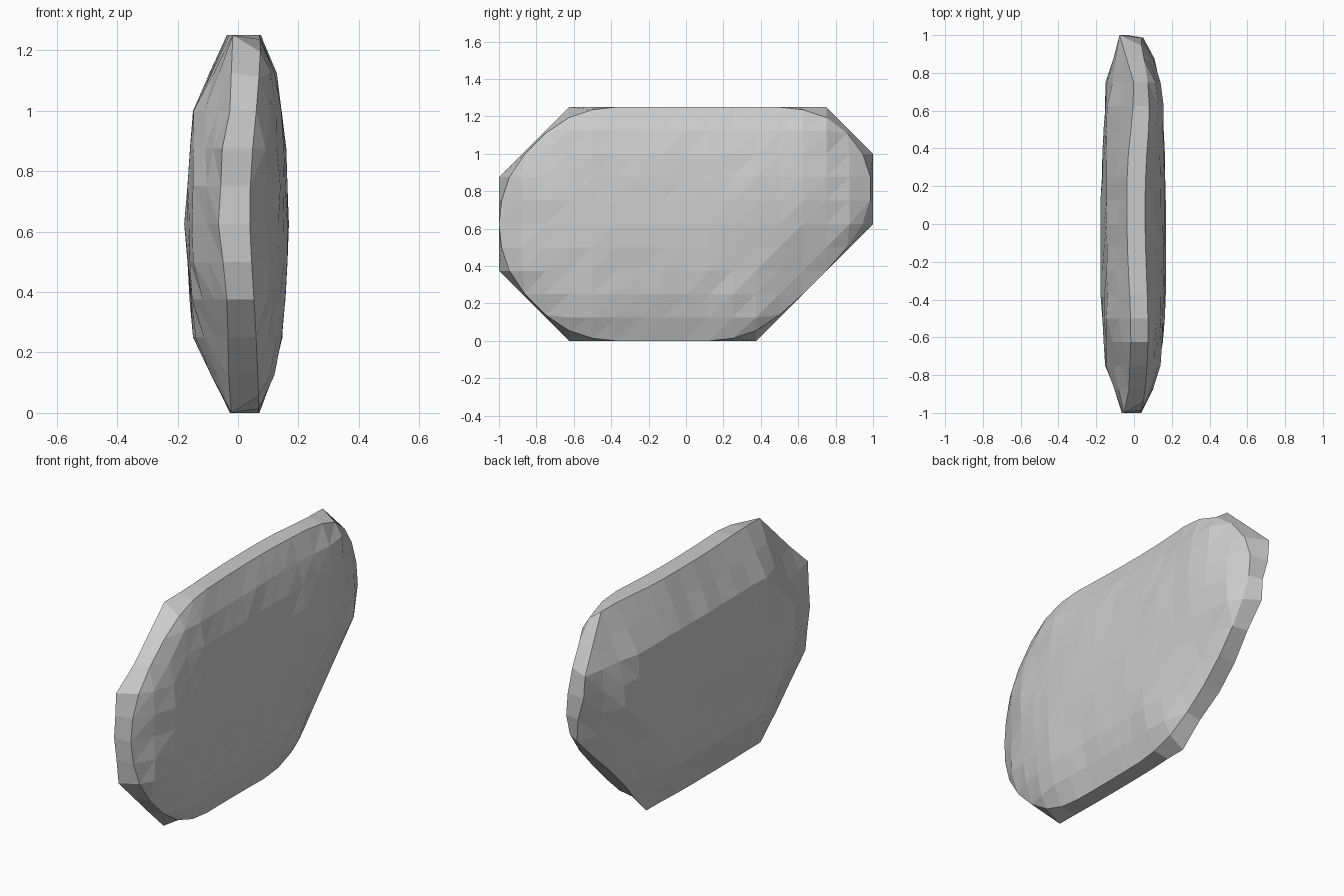
import bpy, bmesh, math, random
from mathutils import Vector

if "Cube" in bpy.data.objects:
    bpy.data.objects.remove(bpy.data.objects["Cube"])

random.seed(4)
STEP = 0.125

# Slab outline in the y-z plane, counter-clockwise
OUTLINE = [Vector(p) for p in [(-.625, 0), (.375, 0), (1, .625), (1, 1),
                               (.75, 1.25), (-.625, 1.25), (-1, .875), (-1, .375)]]
# Sideways waviness of the rim: (y, z, rim centre x)
RIM = [(-.625, 0, .025), (-.1, 0, .02), (.375, 0, .03), (.69, .31, -.01),
       (1, .625, .02), (1, 1, -.03), (.75, 1.25, .045), (.1, 1.25, .01),
       (-.625, 1.25, .03), (-.81, 1.06, .025), (-1, .875, -.005),
       (-1, .63, -.018), (-1, .375, .01), (-.81, .19, .015)]


def edge_distance(p):
    best = 9
    for a, b in zip(OUTLINE, OUTLINE[1:] + OUTLINE[:1]):
        t = (b - a).normalized()
        best = min(best, t.x * (p.y - a.y) - t.y * (p.x - a.x))
    return best


def rim_centre(p):
    total = weight = 0
    for y, z, x in RIM:
        w = 1 / (math.hypot(p.x - y, p.y - z) + .02) ** 3
        total += w * x
        weight += w
    return total / weight


def surface_x(p, side):
    d = max(0, edge_distance(p))
    rim = rim_centre(p) + side * .047
    if side > 0:
        s = 1 - math.exp(-4.8 * d)
        cap = .174
    else:
        s = 3.1 * d if d < .25 else min(1, .775 + .6 * (d - .25))
        cap = -.178
    wobble = random.uniform(-.005, .005) if .1 < d < .5 else 0
    return rim + (cap - rim) * s + wobble


bm = bmesh.new()
boundary = []
# Points around the outline on the grid step
for a, b in zip(OUTLINE, OUTLINE[1:] + OUTLINE[:1]):
    k = round(max(abs(b.x - a.x), abs(b.y - a.y)) / STEP)
    boundary += [a.lerp(b, i / k) for i in range(k)]


def key(p):
    return round(p.x / STEP), round(p.y / STEP)


# Two domed faces on a triangulated grid
loops = {}
for side in (1, -1):
    grid = {}
    for i in range(-8, 9):
        for j in range(11):
            p = Vector((i * STEP, j * STEP))
            if edge_distance(p) > -1e-5:
                grid[i, j] = bm.verts.new((surface_x(p, side), p.x, p.y))
    for i in range(-8, 8):
        for j in range(10):
            c = [grid.get(q) for q in ((i, j), (i + 1, j), (i + 1, j + 1), (i, j + 1))]
            have = [v for v in c if v]
            if len(have) == 4:
                bm.faces.new((c[0], c[1], c[2]))
                bm.faces.new((c[0], c[2], c[3]))
            elif len(have) == 3:
                bm.faces.new(have)
    loops[side] = [grid[key(p)] for p in boundary]

# Round the corners of the right-hand face edge
right = loops[1]
for _ in range(2):
    co = [v.co.copy() for v in right]
    for i, v in enumerate(right):
        v.co = (co[i - 1] + co[i] + co[(i + 1) % len(co)]) / 3

# Rim band
m = len(boundary)
for i in range(m):
    j = (i + 1) % m
    bm.faces.new((loops[1][i], loops[1][j], loops[-1][j], loops[-1][i]))

bmesh.ops.recalc_face_normals(bm, faces=bm.faces)
mesh = bpy.data.meshes.new("stone_slab")
bm.to_mesh(mesh)
bm.free()
slab = bpy.data.objects.new("stone_slab", mesh)
bpy.context.collection.objects.link(slab)
